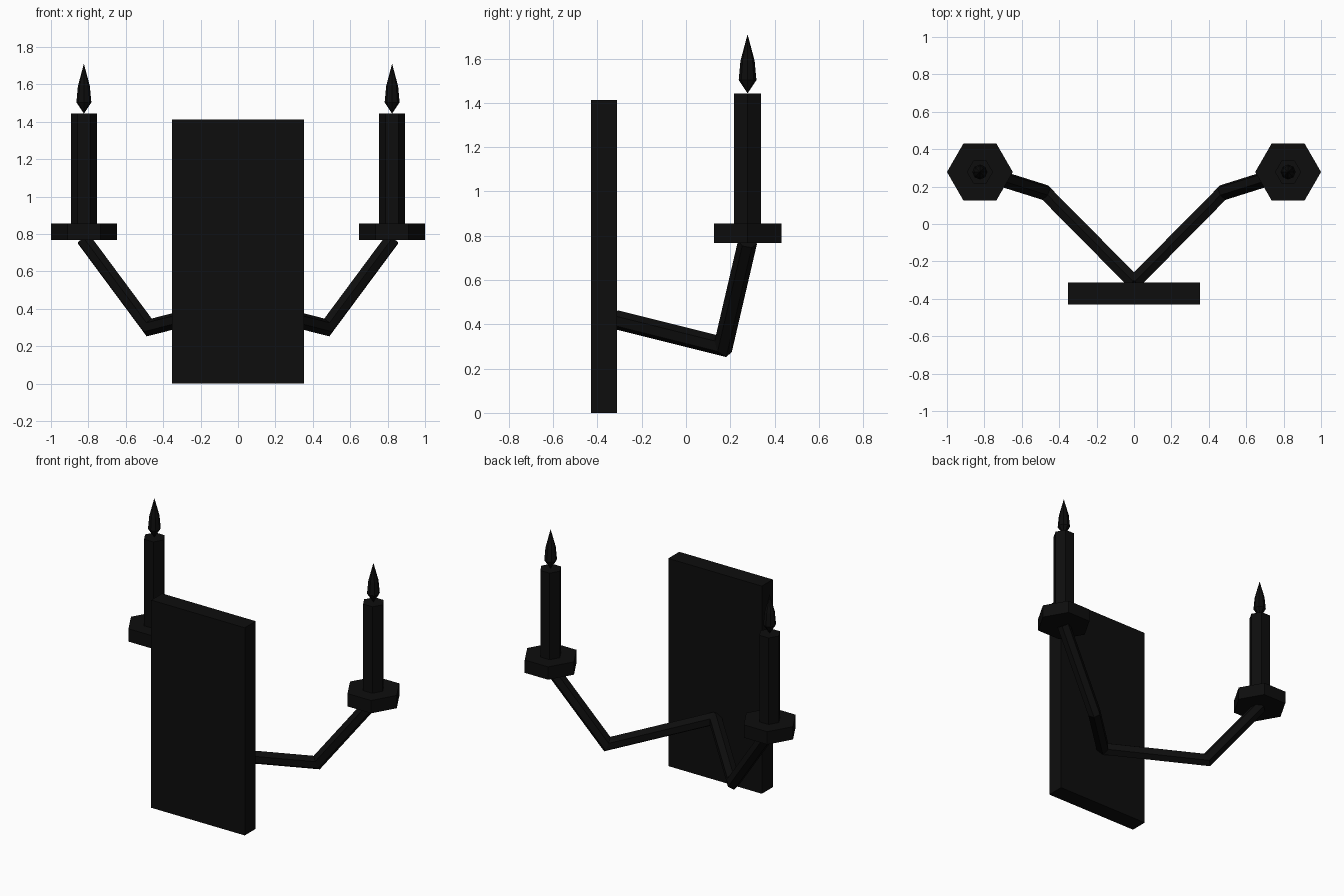
import bpy, bmesh, math
from mathutils import Vector

if "Cube" in bpy.data.objects:
    bpy.data.objects.remove(bpy.data.objects["Cube"])

iron = bpy.data.materials.new("black_iron")
iron.diffuse_color = (0.004, 0.004, 0.004, 1)
iron.use_nodes = True
iron.node_tree.nodes["Principled BSDF"].inputs["Base Color"].default_value = iron.diffuse_color


def finish(name, bm, mirror=False):
    bmesh.ops.recalc_face_normals(bm, faces=bm.faces)
    me = bpy.data.meshes.new(name)
    bm.to_mesh(me)
    bm.free()
    ob = bpy.data.objects.new(name, me)
    bpy.context.collection.objects.link(ob)
    me.materials.append(iron)
    if mirror:
        # mirror across the world centre plane (objects sit at the origin)
        ob.modifiers.new("Mirror", 'MIRROR').use_mirror_merge = False
    return ob


def skin(bm, rings):
    """Join equal-length rings of points with quads and cap both ends."""
    vr = [[bm.verts.new(p) for p in ring] for ring in rings]
    n = len(vr[0])
    for a, b in zip(vr, vr[1:]):
        for i in range(n):
            j = (i + 1) % n
            bm.faces.new((a[i], a[j], b[j], b[i]))
    bm.faces.new(vr[0])
    bm.faces.new(vr[-1])
    bmesh.ops.remove_doubles(bm, verts=bm.verts, dist=1e-5)


def lathe(name, cx, cy, profile, sides):
    bm = bmesh.new()
    angles = [2 * math.pi * i / sides for i in range(sides)]
    skin(bm, [[(cx + r * math.cos(a), cy + r * math.sin(a), z) for a in angles]
              for r, z in profile])
    return finish(name, bm, True)


def tube(name, path, radius, sides):
    """Straight-segment tube with mitred joints."""
    pts = [Vector(p) for p in path]
    dirs = [(b - a).normalized() for a, b in zip(pts, pts[1:])]
    side = dirs[0].cross(Vector((0, 0, 1))).normalized()
    up = side.cross(dirs[0])
    angles = [2 * math.pi * i / sides for i in range(sides)]
    ring = [pts[0] + radius * (up * math.cos(a) + side * math.sin(a)) for a in angles]
    rings = [ring]
    for k, d in enumerate(dirs):
        normal = d if k == len(dirs) - 1 else (d + dirs[k + 1]).normalized()
        ring = [p + d * ((pts[k + 1] - p).dot(normal) / d.dot(normal)) for p in ring]
        rings.append(ring)
    bm = bmesh.new()
    skin(bm, rings)
    return finish(name, bm, True)


# Wall plate
bm = bmesh.new()
skin(bm, [[(-0.352, -0.43, z), (0.352, -0.43, z), (0.352, -0.312, z), (-0.352, -0.312, z)]
          for z in (0, 1.412)])
finish("wall_plate", bm)

# Bent arms
CX, CY = 0.824, 0.278
tube("arm", [(0, -0.312, 0.42), (0.475, 0.168, 0.30), (0.825, 0.278, 0.772)], 0.0435, 6)

# Drip pans, candles and flames
lathe("drip_pan", CX, CY, [(0.176, 0.768), (0.176, 0.855)], 6)
lathe("candle", CX, CY, [(0.07, 0.85), (0.07, 1.443)], 6)
lathe("flame", CX, CY, [(0, 1.443), (0.04, 1.503), (0.032, 1.59), (0, 1.71)], 8)
